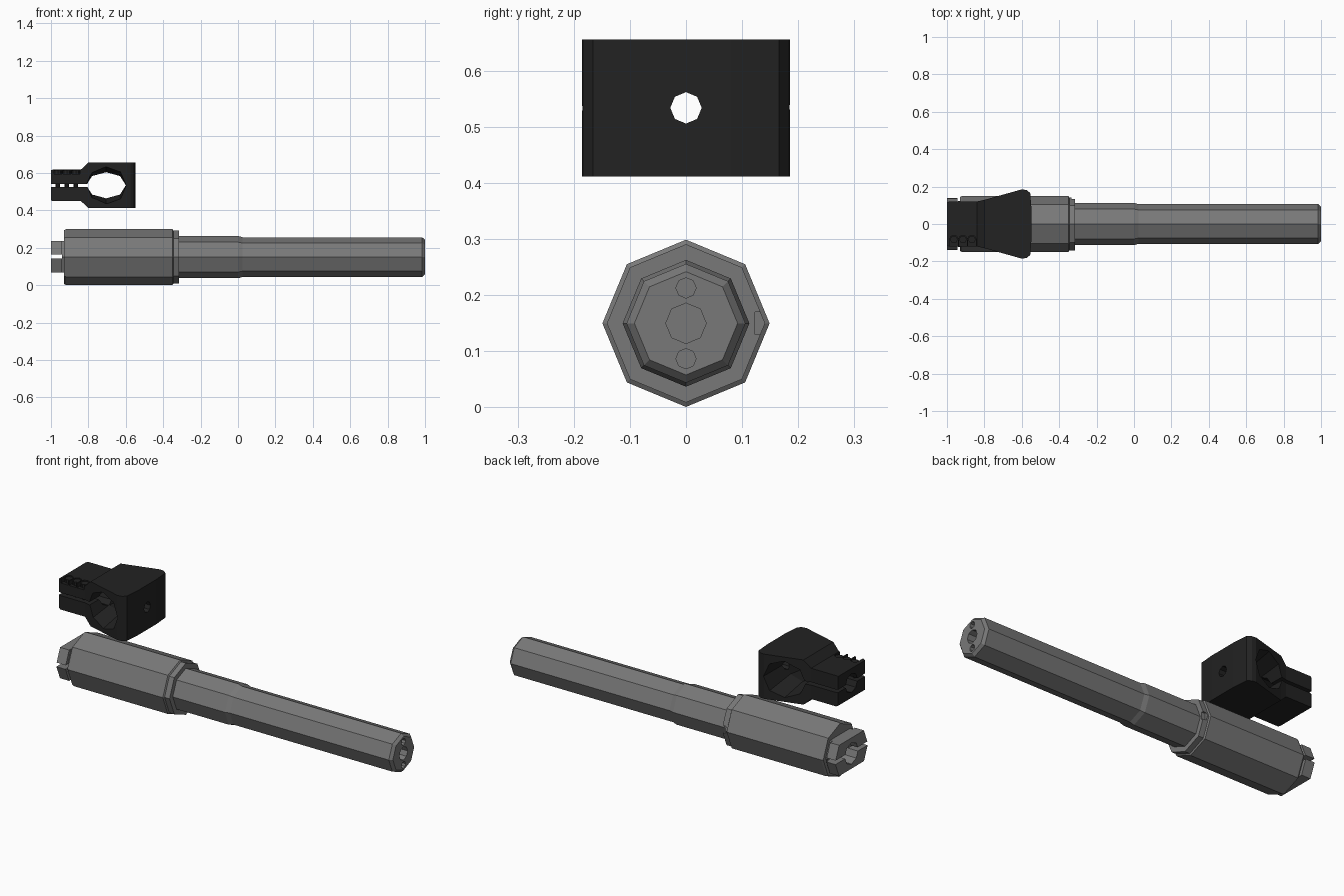
import bpy, bmesh
from math import cos, sin, pi
from mathutils import Vector

if "Cube" in bpy.data.objects:
    bpy.data.objects.remove(bpy.data.objects["Cube"])


def material(name, v):
    m = bpy.data.materials.new(name)
    m.diffuse_color = (v, v, v, 1)
    m.use_nodes = True
    m.node_tree.nodes["Principled BSDF"].inputs["Base Color"].default_value = m.diffuse_color
    return m


STEEL = material("grey steel", 0.19)
BLACK = material("black metal", 0.016)


def skin(name, rings, mat):
    """Closed solid skinned over a list of equal-length rings of points."""
    bm = bmesh.new()
    vs = [[bm.verts.new(p) for p in ring] for ring in rings]
    n = len(vs[0])
    for a, b in zip(vs, vs[1:]):
        for i in range(n):
            j = (i + 1) % n
            bm.faces.new((a[i], a[j], b[j], b[i]))
    bm.faces.new(vs[0][::-1])
    bm.faces.new(vs[-1])
    bmesh.ops.recalc_face_normals(bm, faces=bm.faces)
    me = bpy.data.meshes.new(name)
    bm.to_mesh(me)
    bm.free()
    me.materials.append(mat)
    ob = bpy.data.objects.new(name, me)
    bpy.context.collection.objects.link(ob)
    return ob


def turned(name, profile, centre, axis, mat, n=8):
    """Eight-sided turned part; profile is (position along axis, radius a[, radius b])."""
    rings = []
    for p in profile:
        t, ra, rb = p[0], p[1], p[-1]
        ring = []
        for i in range(n):
            a, b = ra * cos(2 * pi * i / n), rb * sin(2 * pi * i / n)
            off = {"X": (t, a, b), "Y": (a, t, b), "Z": (a, b, t)}[axis]
            ring.append(Vector(centre) + Vector(off))
        rings.append(ring)
    return skin(name, rings, mat)


def box(name, lo, hi, mat):
    (x0, y0, z0), (x1, y1, z1) = lo, hi
    return skin(name, [[(x, y0, z0), (x, y1, z0), (x, y1, z1), (x, y0, z1)] for x in (x0, x1)], mat)


def carve(ob, cutters, op="DIFFERENCE"):
    """Apply boolean cutters to a part, then remove them."""
    for c in cutters:
        m = ob.modifiers.new("cut", "BOOLEAN")
        m.operation, m.solver, m.object = op, "EXACT", c
    bpy.context.view_layer.update()
    dg = bpy.context.evaluated_depsgraph_get()
    me = bpy.data.meshes.new_from_object(ob.evaluated_get(dg))
    ob.modifiers.clear()
    ob.data = me
    for c in cutters:
        bpy.data.objects.remove(c)


# Stepped octagonal shaft
AX = (0, 0, 0.15)
shaft = turned("shaft", [(-0.93, 0.144), (-0.92, 0.149), (-0.35, 0.149), (-0.345, 0.141),
                         (-0.315, 0.141), (-0.315, 0.113), (0.0, 0.113), (0.025, 0.106),
                         (0.985, 0.106), (1.0, 0.092)], AX, "X", STEEL)
carve(shaft, [
    turned("end_bore", [(0.93, 0.036), (1.1, 0.036)], AX, "X", STEEL),
    turned("upper_pin_hole", [(0.95, 0.018), (1.1, 0.018)], (0, 0, 0.213), "X", STEEL),
    turned("lower_pin_hole", [(0.95, 0.018), (1.1, 0.018)], (0, 0, 0.087), "X", STEEL),
    turned("rear_bore", [(-1.1, 0.058), (-0.78, 0.058)], AX, "X", STEEL),
    box("key_notch", (-0.335, 0.123, 0.13), (-0.3, 0.2, 0.17), STEEL),
])

# Slotted clamp jaws on the shaft's rear end
jaws = turned("shaft_jaws", [(-1.0, 0.142), (-0.945, 0.142), (-0.945, 0.122), (-0.92, 0.122)],
              AX, "X", STEEL)
carve(jaws, [box("jaw_flats", (-1.2, -0.3, 0.067), (-0.8, 0.3, 0.235), STEEL)], "INTERSECT")
carve(jaws, [
    turned("jaw_bore", [(-1.1, 0.058), (-0.8, 0.058)], AX, "X", STEEL),
    box("jaw_slot", (-1.1, -0.3, 0.142), (-0.94, 0.3, 0.163), STEEL),
])

# Bracket: rectangular sections along x as (x, half depth, half height)
CZ = 0.534
sections = [(-1.0, 0.115, 0.08), (-0.99, 0.12, 0.084), (-0.84, 0.12, 0.084),
            (-0.80, 0.129, 0.122), (-0.60, 0.185, 0.122), (-0.575, 0.182, 0.122),
            (-0.555, 0.166, 0.122), (-0.548, 0.08, 0.122)]
bracket = skin("bracket", [[(x, -y, CZ - z), (x, y, CZ - z), (x, y, CZ + z), (x, -y, CZ + z)]
                           for x, y, z in sections], BLACK)
SCREW_X = (-0.963, -0.915, -0.867)
SCREW_Y = -0.083
cutters = [
    # cross hole that narrows in height towards the middle
    turned("cross_hole", [(-0.2, 0.108, 0.107), (0, 0.105, 0.07), (0.2, 0.108, 0.107)],
           (-0.705, 0, CZ), "Y", BLACK),
    turned("clamp_bore", [(-1.1, 0.052), (-0.72, 0.052)], (0, 0, CZ), "X", BLACK),
    turned("set_hole", [(-0.7, 0.028), (-0.4, 0.028)], (0, 0, CZ), "X", BLACK),
    box("clamp_slit", (-1.1, -0.3, CZ - 0.008), (-0.75, 0.3, CZ + 0.008), BLACK),
]
for x in SCREW_X:
    cutters.append(turned("counterbore", [(0.59, 0.023), (0.7, 0.023)],
                          (x, SCREW_Y, 0), "Z", BLACK))
    cutters.append(box("counterbore_relief", (x - 0.021, -0.3, 0.595),
                       (x + 0.021, SCREW_Y, 0.71), BLACK))
carve(bracket, cutters)

# Clamp screws
for x in SCREW_X:
    turned("clamp_screw", [(0.47, 0.012), (0.588, 0.012), (0.588, 0.02), (0.613, 0.02)],
           (x, SCREW_Y, 0), "Z", BLACK)
